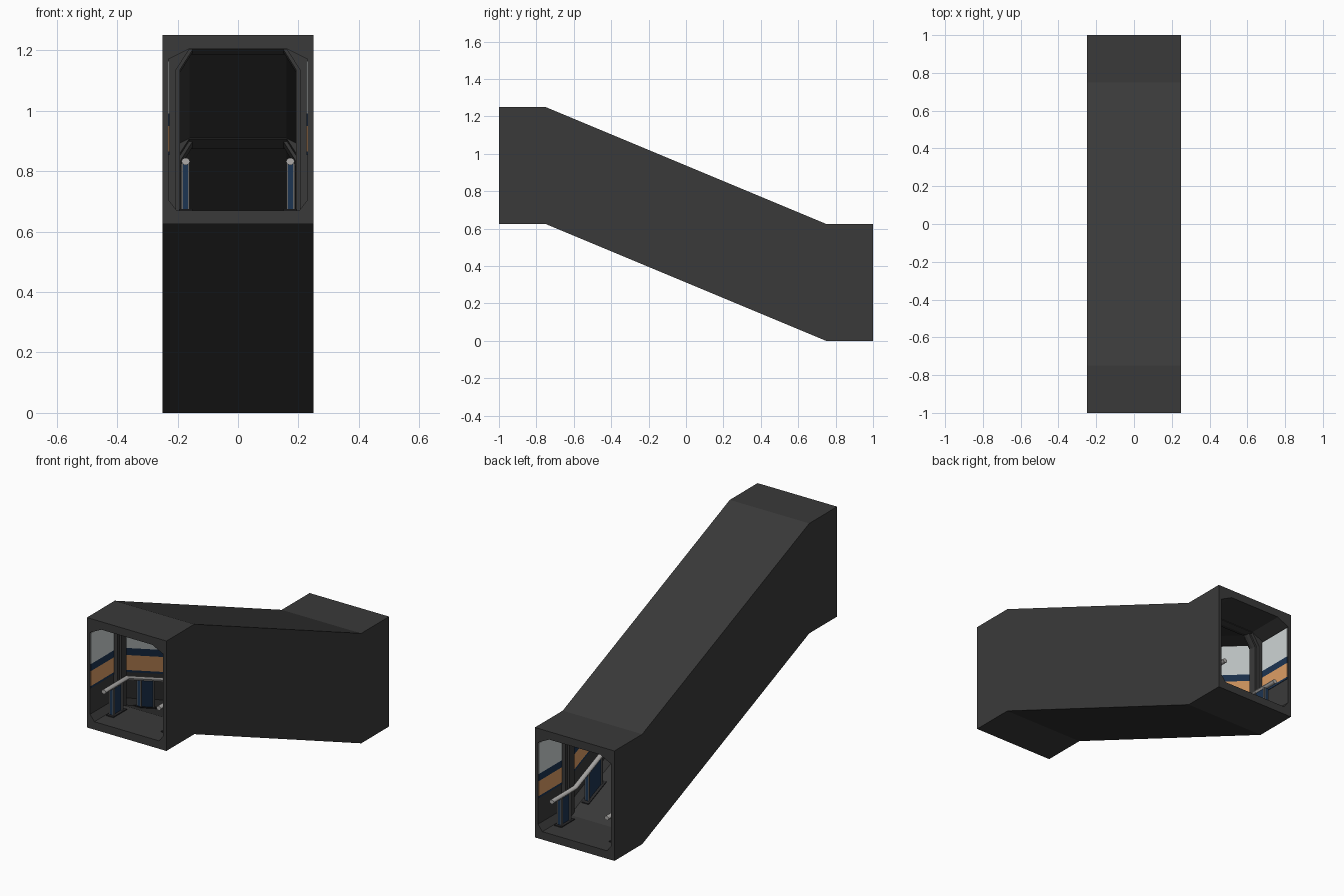
import bpy, bmesh, math

if "Cube" in bpy.data.objects:
    bpy.data.objects.remove(bpy.data.objects["Cube"])


def material(name, rgb):
    m = bpy.data.materials.new(name)
    m.diffuse_color = (*rgb, 1)
    m.use_nodes = True
    m.node_tree.nodes["Principled BSDF"].inputs["Base Color"].default_value = m.diffuse_color
    return m


SHELL = material("charcoal shell", (0.042, 0.042, 0.042))
FLOOR = material("dark floor plate", (0.022, 0.022, 0.024))
WHITE = material("pale wall panel", (0.62, 0.66, 0.66))
NAVY = material("navy blue", (0.012, 0.035, 0.085))
ORANGE = material("orange tan", (0.72, 0.34, 0.13))
STEEL = material("rail steel", (0.42, 0.41, 0.40))
TRIM = material("grey trim", (0.13, 0.13, 0.13))


def base(y):
    """Height of the passage's underside along its length."""
    return 0.625 * min(1, max(0, (0.75 - y) / 1.5))


def loft(name, profile, ys, mat, hole=None):
    """Sweep an x/z profile along y, following the ramp; hole makes a tube."""
    bm = bmesh.new()
    n = len(profile)

    def rings(points):
        rs = [[bm.verts.new((x, y, z + base(y))) for x, z in points] for y in ys]
        for a, b in zip(rs, rs[1:]):
            for i in range(n):
                j = (i + 1) % n
                bm.faces.new((a[i], a[j], b[j], b[i]))
        return rs

    outer = rings(profile)
    if hole:
        inner = rings(hole)
        for k in (0, -1):
            for i in range(n):
                j = (i + 1) % n
                bm.faces.new((outer[k][i], outer[k][j], inner[k][j], inner[k][i]))
    else:
        bm.faces.new(outer[0])
        bm.faces.new(outer[-1])
    bmesh.ops.recalc_face_normals(bm, faces=bm.faces)
    me = bpy.data.meshes.new(name)
    bm.to_mesh(me)
    bm.free()
    ob = bpy.data.objects.new(name, me)
    bpy.context.collection.objects.link(ob)
    me.materials.append(mat)
    return ob


def mirrored(half):
    return half + [(-x, z) for x, z in reversed(half)]


def box(x0, x1, z0, z1, s=1):
    return [(s * x0, z0), (s * x1, z0), (s * x1, z1), (s * x0, z1)]


# Outer shell with chamfered tunnel
FULL = [-1, -0.75, 0.75, 1]
loft("passage_shell",
     mirrored([(0.203, 0), (0.25, 0), (0.25, 0.625), (0.16, 0.625)]), FULL, SHELL,
     mirrored([(0.203, 0.045), (0.23, 0.08), (0.23, 0.545), (0.16, 0.58)]))

# Arched ribs at both bends and mid-ramp, in two steps
for y in (-0.75, 0, 0.75):
    for label, w, x, c in (("wide", 0.04, 0.205, 0.162), ("narrow", 0.022, 0.192, 0.15)):
        half = [(c, 0.577), (x, 0.51), (x, 0.03), (0.24, 0.03), (0.24, 0.6)]
        loft(f"rib_{label}", mirrored(half), [y - w, y, y + w], SHELL)

BANDS = [("upper_wall_panel", 0.365, 0.54, WHITE),
         ("navy_stripe", 0.325, 0.365, NAVY),
         ("orange_stripe", 0.24, 0.325, ORANGE),
         ("lower_navy_line", 0.228, 0.24, NAVY)]
POSTS = [(-0.845, 0.045), (-0.58, 0.065), (-0.2, 0.065),
         (0.2, 0.065), (0.58, 0.065), (0.845, 0.045)]

for s, side in ((-1, "left"), (1, "right")):
    # Coloured wall bands
    for name, z0, z1, mat in BANDS:
        loft(f"{name}_{side}", box(0.227, 0.232, z0, z1, s), [-0.995, -0.75, 0.75, 0.995], mat)

    # Handrail
    ring = [(s * 0.173 + 0.014 * math.cos(a * math.pi / 5),
             0.207 + 0.012 * math.sin(a * math.pi / 5)) for a in range(10)]
    rail = loft(f"handrail_{side}", ring, [-0.96, -0.75, 0.75, 0.96], STEEL)
    bpy.context.view_layer.objects.active = rail
    rail.select_set(True)
    bpy.ops.object.shade_smooth_by_angle(angle=math.radians(40))
    rail.select_set(False)

    # Rail support panels with edge trims and foot plates
    for y, w in POSTS:
        loft(f"support_panel_{side}", box(0.166, 0.182, 0.045, 0.2, s), [y - w, y + w], NAVY)
        for e in (-1, 1):
            ye = y + e * (w - 0.006)
            for x in (0.160, 0.182):
                loft(f"support_trim_{side}", box(x, x + 0.006, 0.045, 0.2, s),
                     [ye - 0.006, ye + 0.006], TRIM)
        loft(f"foot_plate_{side}", box(0.15, 0.196, 0.042, 0.05, s),
             [y - w - 0.015, y + w + 0.015], FLOOR)
